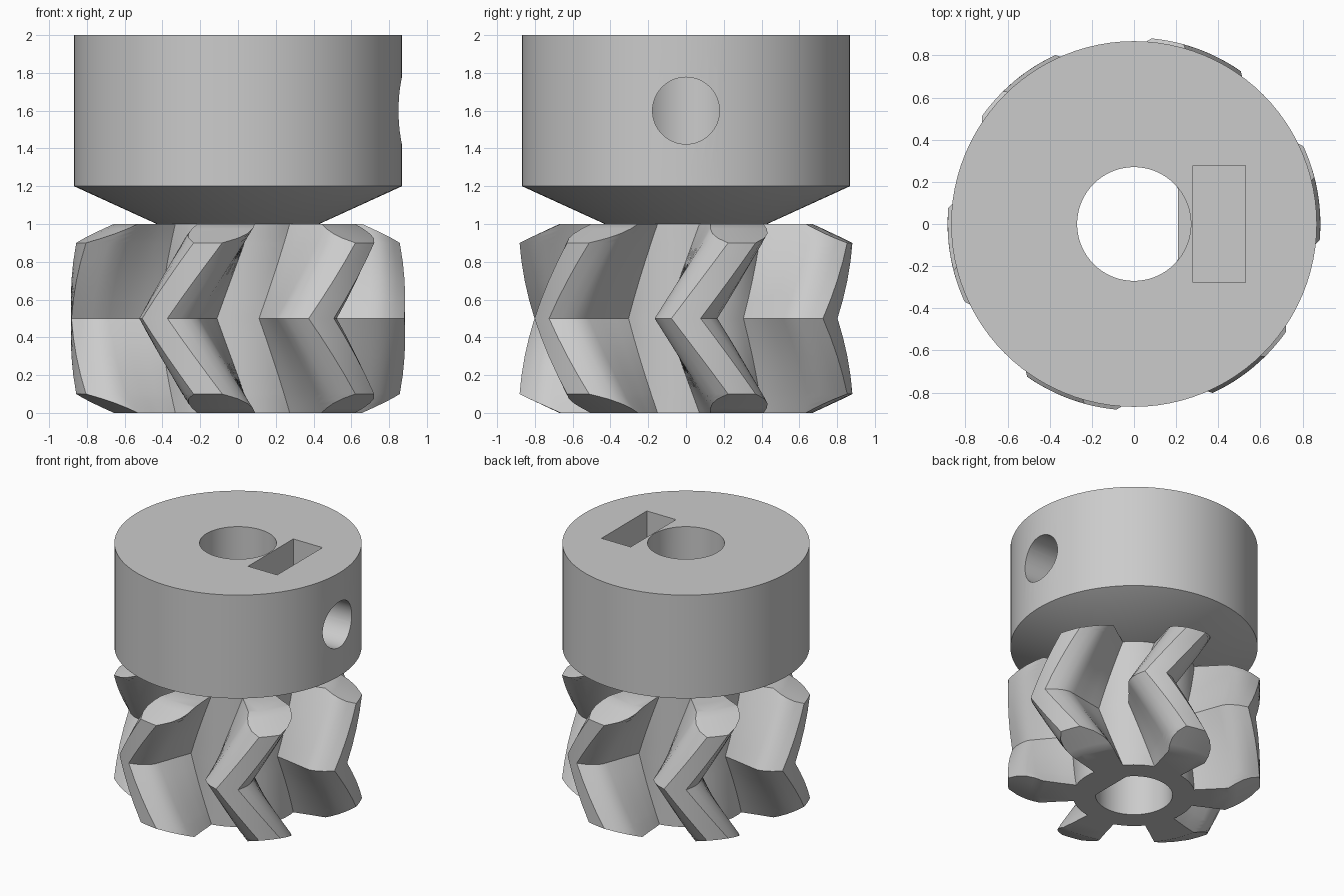
import bpy, bmesh
from math import sin, cos, pi, radians
from mathutils import Matrix

cube = bpy.data.objects.get("Cube")
if cube:
    bpy.data.objects.remove(cube, do_unlink=True)

grey = bpy.data.materials.new("mid_grey")
grey.use_nodes = True
grey.diffuse_color = (0.6, 0.6, 0.6, 1)
grey.node_tree.nodes["Principled BSDF"].inputs["Base Color"].default_value = (0.6, 0.6, 0.6, 1)

TEETH = 6
ROOT, TIP, CHAMFER = 0.43, 0.885, 0.67
TWIST = 24.5
# tooth half angle (degrees) at each radius
FLANK = [(ROOT, 15), (0.55, 13.8), (0.66, 13.3), (0.75, 12.8), (0.82, 10), (TIP, 5)]


def half_angle(r):
    for (r0, a0), (r1, a1) in zip(FLANK, FLANK[1:]):
        if r <= r1:
            return a0 + (a1 - a0) * (r - r0) / (r1 - r0)
    return FLANK[-1][1]


def loft(name, rings):
    """Solid skinned through rings of equal length, with capped ends."""
    bm = bmesh.new()
    loops = [[bm.verts.new(p) for p in ring] for ring in rings]
    n = len(rings[0])
    for low, high in zip(loops, loops[1:]):
        for j in range(n):
            k = (j + 1) % n
            bm.faces.new((low[j], low[k], high[k], high[j]))
    bm.faces.new(loops[0][::-1])
    bm.faces.new(loops[-1])
    bmesh.ops.recalc_face_normals(bm, faces=bm.faces)
    mesh = bpy.data.meshes.new(name)
    bm.to_mesh(mesh)
    bm.free()
    obj = bpy.data.objects.new(name, mesh)
    bpy.context.collection.objects.link(obj)
    mesh.materials.append(grey)
    return obj


def circle(r, z, n=96, flat=None):
    pts = [(r * cos(2 * pi * i / n), r * sin(2 * pi * i / n), z) for i in range(n)]
    return [(x if flat is None else min(x, flat), y, z) for x, y, z in pts]


def gear_ring(z):
    """Tooth outline at height z, twisted both ways from the middle, chamfered at the ends."""
    end = min(z, 1 - z)
    top = min(TIP, CHAMFER + (TIP - CHAMFER) * end / 0.1)
    twist = TWIST * abs(z - 0.5) / 0.5
    radii = [ROOT + (top - ROOT) * i / 10 for i in range(11)]
    polar = []
    for k in range(TEETH):
        a = 360 / TEETH * k + twist
        h = half_angle(top)
        polar += [(r, a - half_angle(r)) for r in radii]
        polar += [(top, a + h * t) for t in (-0.5, 0, 0.5)]
        polar += [(r, a + half_angle(r)) for r in reversed(radii)]
        polar += [(ROOT, a + 15 + 5 * i) for i in range(1, 6)]
    return [(r * cos(radians(d)), r * sin(radians(d)), z) for r, d in polar]


def cut(obj, cutters):
    """Subtract the cutters and bake the result."""
    for c in cutters:
        c.hide_render = True
        mod = obj.modifiers.new(c.name, "BOOLEAN")
        mod.operation = "DIFFERENCE"
        mod.solver = "EXACT"
        mod.object = c
    bpy.context.view_layer.update()
    dg = bpy.context.evaluated_depsgraph_get()
    baked = bpy.data.meshes.new_from_object(obj.evaluated_get(dg))
    obj.modifiers.clear()
    obj.data = baked
    for c in cutters:
        bpy.data.objects.remove(c, do_unlink=True)
    bpy.ops.object.select_all(action="DESELECT")
    obj.select_set(True)
    bpy.context.view_layer.objects.active = obj
    bpy.ops.object.shade_smooth_by_angle(angle=radians(25))


# herringbone gear with a D-shaped bore
half = [0, 0.025, 0.05, 0.075, 0.1, 0.2, 0.3, 0.4]
heights = half + [0.5] + [1 - z for z in reversed(half)]
gear = loft("herringbone_gear", [gear_ring(z) for z in heights])
d_bore = loft("d_bore_cutter", [circle(0.27, z, flat=0.21) for z in (-0.1, 1.1)])
cut(gear, [d_bore])

# hub with a conical underside
hub = loft("hub", [circle(ROOT, 1.0), circle(0.868, 1.2), circle(0.868, 2.0)])

# round bore, side screw hole and captive nut slot
bore = loft("bore_cutter", [circle(0.27, z) for z in (0.9, 2.1)])
screw_hole = loft("screw_hole_cutter", [circle(0.177, z, 64) for z in (0.1, 1.0)])
screw_hole.data.transform(Matrix.Translation((0, 0, 1.6)) @ Matrix.Rotation(pi / 2, 4, "Y"))
slot = loft("nut_slot_cutter", [
    [(0.28, -0.277, z), (0.53, -0.277, z), (0.53, 0.277, z), (0.28, 0.277, z)]
    for z in (1.29, 2.1)])
cut(hub, [bore, screw_hole, slot])
